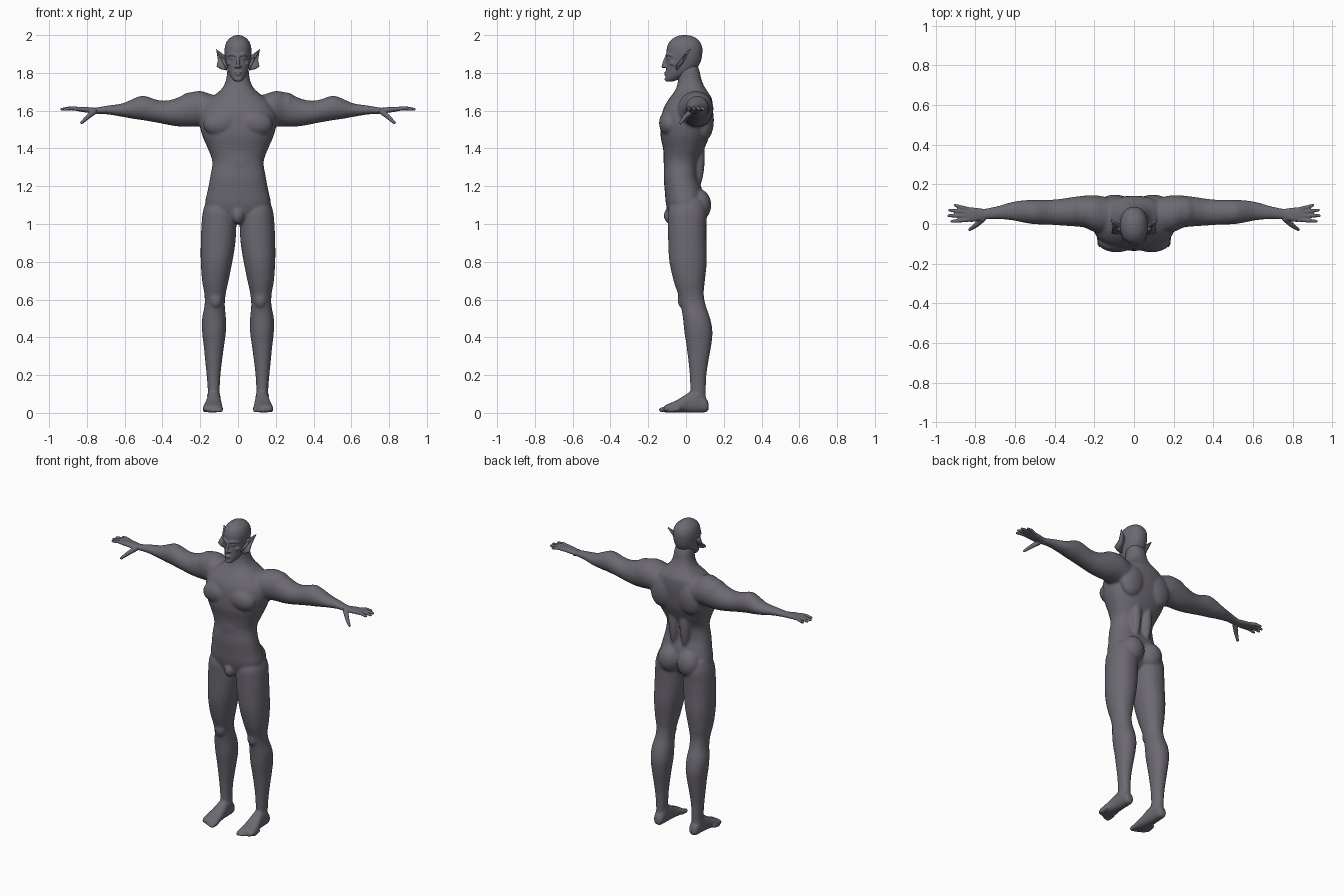
import bpy, bmesh, math
from mathutils import Vector, Matrix

skin = bpy.data.materials.new("grey_violet_skin")
skin.diffuse_color = (0.15, 0.14, 0.168, 1)


def resample(rows, n=4):
    """Catmull-Rom interpolation between section rows."""
    out = []
    for i in range(len(rows) - 1):
        p0, p1, p2 = rows[max(i - 1, 0)], rows[i], rows[i + 1]
        p3 = rows[min(i + 2, len(rows) - 1)]
        for k in range(n):
            t = k / n
            out.append([0.5 * (2 * b + (c - a) * t + (2 * a - 5 * b + 4 * c - d) * t * t
                               + (3 * b - a - 3 * c + d) * t ** 3)
                        for a, b, c, d in zip(p0, p1, p2, p3)])
    return out + [list(rows[-1])]


def loft(bm, rows, axis, s=1, power=2.0, seg=32):
    """Closed loft; row = position on axis, then min/max on the other two axes."""
    rings = []
    for t, a0, a1, b0, b1 in resample(rows):
        ring = []
        for k in range(seg):
            c, d = math.cos(2 * math.pi * k / seg), math.sin(2 * math.pi * k / seg)
            a = (a0 + a1) / 2 + (a1 - a0) / 2 * math.copysign(abs(c) ** (2 / power), c)
            b = (b0 + b1) / 2 + (b1 - b0) / 2 * math.copysign(abs(d) ** (2 / power), d)
            p = [a, b]
            p.insert(axis, t)
            ring.append(bm.verts.new((p[0] * s, p[1], p[2])))
        rings.append(ring)
    for r, q in zip(rings, rings[1:]):
        for k in range(seg):
            bm.faces.new((r[k], r[(k + 1) % seg], q[(k + 1) % seg], q[k]))
    bm.faces.new(rings[0])
    bm.faces.new(rings[-1])


def ball(bm, c, r, s=1, tilt=0):
    m = (Matrix.Translation((c[0] * s, c[1], c[2])) @ Matrix.Rotation(tilt * s, 4, 'Y')
         @ Matrix.Diagonal((*r, 1)))
    bmesh.ops.create_uvsphere(bm, u_segments=20, v_segments=12, radius=1, matrix=m)


def limb(bm, pts, radii, s=1):
    """Round-jointed tube through points, for digits."""
    pts = [Vector((p[0] * s, p[1], p[2])) for p in pts]
    for p, r in zip(pts, radii):
        ball(bm, p, (r, r, r))
    for p, q, r0, r1 in zip(pts, pts[1:], radii, radii[1:]):
        m = Matrix.Translation((p + q) / 2) @ (q - p).to_track_quat('Z', 'Y').to_matrix().to_4x4()
        bmesh.ops.create_cone(bm, cap_ends=True, segments=14, radius1=r0, radius2=r1,
                              depth=(q - p).length, matrix=m)


def finish(bm, name, voxel=0, smooth=0):
    bmesh.ops.recalc_face_normals(bm, faces=bm.faces[:])
    me = bpy.data.meshes.new(name)
    bm.to_mesh(me)
    bm.free()
    me.materials.append(skin)
    me.polygons.foreach_set("use_smooth", [True] * len(me.polygons))
    ob = bpy.data.objects.new(name, me)
    bpy.context.collection.objects.link(ob)
    if voxel:
        m = ob.modifiers.new("fuse", 'REMESH')
        m.mode, m.voxel_size, m.use_smooth_shade = 'VOXEL', voxel, True
        m = ob.modifiers.new("soften", 'SMOOTH')
        m.factor, m.iterations = 0.5, smooth
    return ob


# ---- body: torso, neck, limbs and feet fused together
body = bmesh.new()
torso = [(1.0, .06, -.06, .04), (1.04, .12, -.085, .075), (1.1, .172, -.105, .095),
         (1.18, .16, -.113, .085), (1.25, .147, -.118, .065), (1.33, .136, -.115, .068),
         (1.4, .16, -.122, .098), (1.47, .19, -.135, .125), (1.55, .207, -.132, .138),
         (1.61, .195, -.12, .142), (1.66, .155, -.092, .138), (1.69, .115, -.07, .122),
         (1.72, .083, -.052, .102), (1.76, .064, -.042, .083), (1.81, .057, -.04, .072),
         (1.84, .05, -.03, .06)]
loft(body, [(z, -w, w, f, b) for z, w, f, b in torso], 2, power=2.35)

leg = [(1.13, .03, .165, -.07, .09), (1.07, .012, .185, -.095, .11), (1.0, .009, .193, -.096, .108),
       (.9, .014, .197, -.094, .108), (.8, .03, .197, -.088, .11), (.7, .05, .19, -.066, .1),
       (.63, .065, .178, -.043, .094), (.57, .07, .177, -.028, .104), (.5, .064, .19, -.016, .128),
       (.43, .064, .19, -.009, .14), (.36, .073, .182, .002, .134), (.28, .084, .174, .012, .12),
       (.2, .093, .166, .02, .108), (.12, .097, .16, .022, .105), (.05, .096, .16, .02, .105)]
foot = [(.12, .11, .145, .015, .05), (.105, .097, .158, .003, .08), (.06, .092, .163, .001, .115),
        (.02, .09, .166, .001, .11), (-.02, .086, .174, .003, .085), (-.06, .082, .183, .002, .062),
        (-.1, .081, .186, .002, .045), (-.118, .09, .176, .006, .034)]
arm = [(.08, -.02, .12, 1.54, 1.665), (.15, -.045, .138, 1.51, 1.69), (.2, -.04, .145, 1.515, 1.704),
       (.25, -.018, .143, 1.515, 1.697), (.3, -.012, .137, 1.515, 1.677), (.36, -.008, .128, 1.523, 1.656),
       (.42, -.004, .122, 1.535, 1.655), (.5, -.001, .122, 1.549, 1.679), (.55, .006, .12, 1.556, 1.665),
       (.61, .018, .112, 1.567, 1.639), (.69, .025, .09, 1.58, 1.627), (.75, .022, .078, 1.583, 1.617),
       (.78, .02, .076, 1.588, 1.614)]
for s in (1, -1):
    loft(body, leg, 2, s, 2.15)
    loft(body, foot, 1, s, 2.3)
    loft(body, arm, 0, s)
    ball(body, (.07, .068, 1.10), (.074, .066, .085), s)              # buttock
    ball(body, (.087, -.088, 1.535), (.098, .055, .07), s, .15)       # chest
    ball(body, (.095, .098, 1.55), (.085, .05, .11), s, -.2)          # shoulder blade
    ball(body, (.04, .06, 1.36), (.035, .04, .17), s)                 # lower back
    ball(body, (.245, .062, 1.615), (.085, .08, .083), s)             # deltoid
    ball(body, (.118, -.02, .6), (.033, .024, .045), s)               # kneecap
    ball(body, (.128, .06, .09), (.037, .025, .022), s)               # ankle bones
    for i in range(5):                                                # toes
        r = .0145 if i == 0 else .011
        x, y = .094 + .0205 * i, -.13 + .006 * i * i * .5
        limb(body, [(x, y + .04, .022), (x, y, r + .001)], (r + .002, r), s)
ball(body, (0, -.078, 1.045), (.034, .04, .046))                      # groin
ball(body, (0, -.085, 1.34), (.085, .034, .13))                       # abdomen
finish(body, "body", .0068, 7)

# ---- head with brow, nose, lips and eyes
head = bmesh.new()
skull = [(1.754, .014, -.103, -.07), (1.765, .028, -.11, -.04), (1.79, .045, -.108, .015),
         (1.82, .057, -.105, .055), (1.86, .066, -.103, .078), (1.9, .071, -.103, .086),
         (1.935, .07, -.101, .086), (1.965, .06, -.088, .073), (1.986, .041, -.063, .05),
         (1.997, .02, -.036, .022), (2.0, .006, -.018, .002)]
loft(head, [(z, -w, w, f, b) for z, w, f, b in skull], 2, power=2.15)
limb(head, [(0, -.1, 1.892), (0, -.113, 1.86), (0, -.119, 1.834)], (.008, .009, .011))
ball(head, (0, -.105, 1.802), (.02, .012, .005))
ball(head, (0, -.104, 1.791), (.017, .012, .006))
ball(head, (0, -.1, 1.766), (.02, .014, .012))
for s in (1, -1):
    limb(head, [(.008, -.102, 1.892), (.03, -.098, 1.899), (.052, -.075, 1.893)], (.008, .009, .007), s)
    ball(head, (.012, -.108, 1.833), (.008, .01, .007), s)
    ball(head, (.043, -.068, 1.85), (.018, .02, .013), s)
    ball(head, (.028, -.09, 1.877), (.013, .012, .006), s)
finish(head, "head", .0042, 3)

# ---- hands: palm, fingers, thumb
fingers = [(.022, .013, .925), (.041, .042, .94), (.059, .07, .936), (.074, .094, .908)]
for s, side in ((1, "left"), (-1, "right")):
    hand = bmesh.new()
    loft(hand, [(.74, .028, .074, 1.585, 1.615), (.77, .02, .078, 1.587, 1.616),
                (.81, .011, .083, 1.591, 1.62), (.845, .012, .084, 1.597, 1.62),
                (.86, .018, .08, 1.602, 1.617)], 0, s, 2.4, 24)
    for y0, y1, tip in fingers:
        limb(hand, [(.835, y0, 1.608), ((.835 + tip) / 2, (y0 + y1) / 2, 1.613), (tip - .007, y1, 1.607)],
             (.0115, .0105, .008), s)
    limb(hand, [(.762, .026, 1.595), (.795, -.005, 1.567), (.828, -.028, 1.536)], (.016, .0125, .0085), s)
    finish(hand, side + "_hand", .004, 3)

# ---- long finned ears: folded blade swept outward and back
    ear = bmesh.new()
    outline = [(.058, -.048, 1.815), (.064, -.03, 1.85), (.064, -.008, 1.888), (.116, .022, 1.925),
               (.106, -.012, 1.872), (.113, -.045, 1.836), (.09, -.052, 1.822)]
    rim = [ear.verts.new((x * s, y, z)) for x, y, z in outline]
    hub = ear.verts.new((.083 * s, -.018, 1.858))
    for a, b in zip(rim, rim[1:] + rim[:1]):
        ear.faces.new((a, b, hub))
    ob = finish(ear, side + "_ear")
    m = ob.modifiers.new("thickness", 'SOLIDIFY')
    m.thickness, m.offset = .008, 0
    # ridge along the upper edge of the ear
    ridge = bmesh.new()
    limb(ridge, [(.06, -.048, 1.832), (.085, -.014, 1.878), (.115, .021, 1.924)], (.008, .007, .002), s)
    finish(ridge, side + "_ear_ridge")
